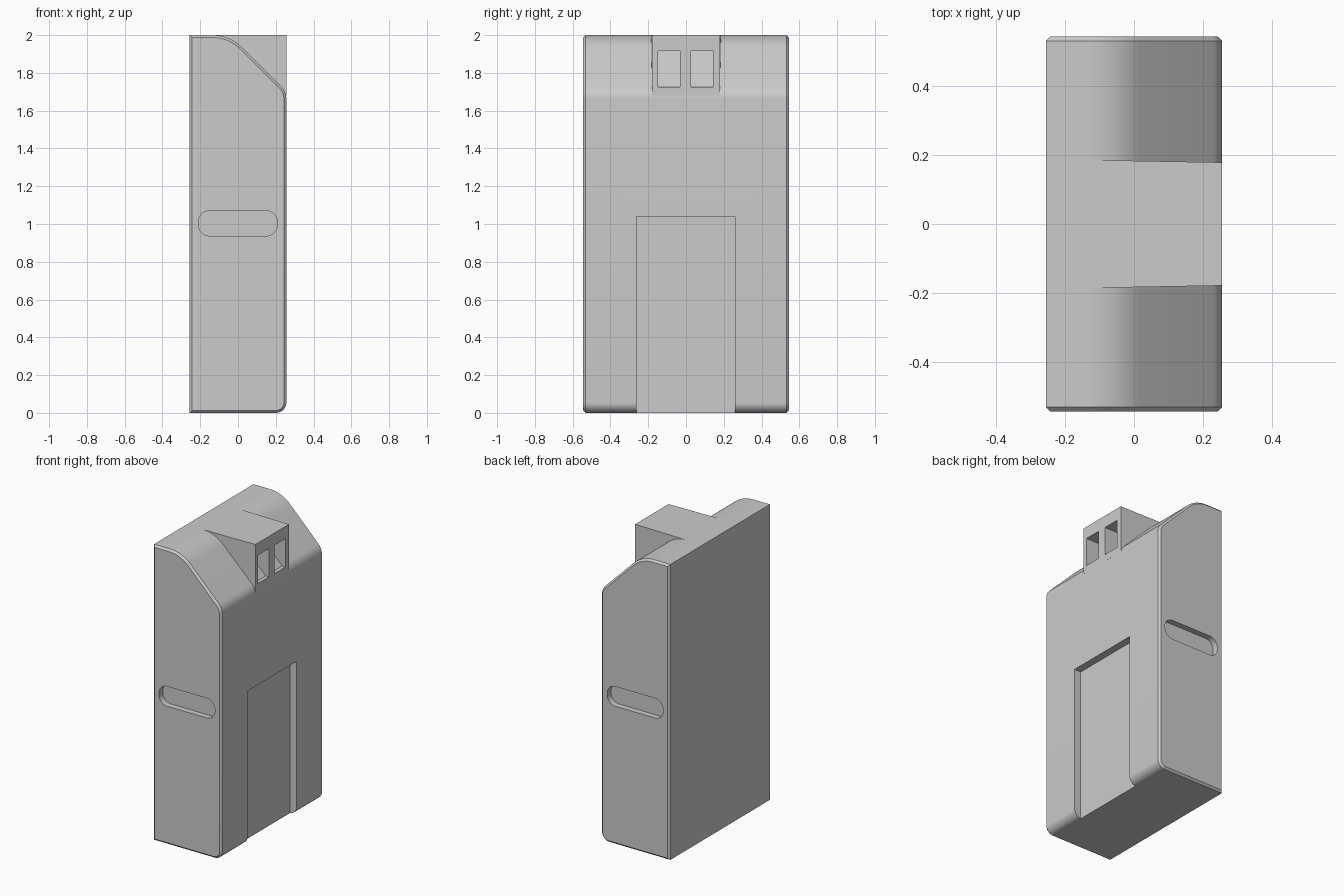
import bpy, bmesh, math
from mathutils import Vector

if "Cube" in bpy.data.objects:
    bpy.data.objects.remove(bpy.data.objects["Cube"])


def fillet(corners, steps=10):
    """Round each (a, b, radius) corner of a closed 2D profile."""
    out = []
    for i, (a, b, r) in enumerate(corners):
        p = Vector((a, b))
        if r == 0:
            out.append(p)
            continue
        u = (Vector(corners[i - 1][:2]) - p).normalized()
        v = (Vector(corners[(i + 1) % len(corners)][:2]) - p).normalized()
        half = u.angle(v) / 2
        centre = p + (u + v).normalized() * r / math.sin(half)
        start = p + u * r / math.tan(half) - centre
        end = p + v * r / math.tan(half) - centre
        total = math.pi - 2 * half
        for k in range(steps + 1):
            t = k / steps
            out.append(centre + (start * math.sin((1 - t) * total)
                                 + end * math.sin(t * total)) / math.sin(total))
    return out


def prism(name, profile, y0, y1, chamfer=0.0):
    """Extrude an x-z profile along y, optionally chamfering both end rims."""
    bm = bmesh.new()
    caps = [bm.faces.new([bm.verts.new((p.x, y, p.y)) for p in profile])
            for y in (y0, y1)]
    bmesh.ops.bridge_loops(bm, edges=[e for f in caps for e in f.edges])
    bmesh.ops.recalc_face_normals(bm, faces=bm.faces)
    if chamfer:
        rims = list({e for f in caps for e in f.edges})
        bmesh.ops.bevel(bm, geom=rims, offset=chamfer, segments=1,
                        affect='EDGES', profile=0.5)
    mesh = bpy.data.meshes.new(name)
    bm.to_mesh(mesh)
    bm.free()
    obj = bpy.data.objects.new(name, mesh)
    bpy.context.collection.objects.link(obj)
    return obj


def box(name, x0, x1, y0, y1, z0, z1):
    return prism(name, [Vector(p) for p in ((x0, z0), (x1, z0), (x1, z1), (x0, z1))], y0, y1)


def cut(target, cutter):
    cutter.hide_render = True
    mod = target.modifiers.new("cut", 'BOOLEAN')
    mod.operation = 'DIFFERENCE'
    mod.solver = 'EXACT'
    mod.object = cutter
    bpy.context.view_layer.objects.active = target
    bpy.ops.object.modifier_apply(modifier=mod.name)
    bpy.data.objects.remove(cutter)


# Main housing with sloped top front
body = prism("housing", fillet([(-0.256, 0, 0), (0.256, 0, 0.055), (0.256, 1.70, 0.09),
                                (-0.044, 2.0, 0.217), (-0.256, 2.0, 0)]),
             -0.545, 0.545, 0.013)

# Recessed panel running out of the bottom
cut(body, box("panel_cutter", 0.206, 0.4, -0.263, 0.26, -0.1, 1.04))

# Grip slots in both sides
slot = fillet([(-0.21, 0.937, 0.06), (0.208, 0.937, 0.06),
               (0.208, 1.07, 0.06), (-0.21, 1.07, 0.06)])
for s in (-1, 1):
    cut(body, prism("slot_cutter", slot, min(s * 0.505, s * 0.7), max(s * 0.505, s * 0.7)))

# Connector block on the slope, slightly tapered towards its front
block = prism("connector_block", [Vector(p) for p in ((-0.12, 2.0), (0.256, 1.68), (0.256, 2.0))],
              -1, 1)
for v in block.data.vertices:
    v.co.y *= 0.186 if v.co.x < 0 else 0.179

# Two windows open down to the slope
for y in (-0.149, 0.027):
    cut(block, box("window_cutter", -0.2, 0.4, y, y + 0.116, 1.725, 1.917))

# Smooth the rounded housing, keep edges crisp
bpy.ops.object.select_all(action='DESELECT')
body.select_set(True)
bpy.context.view_layer.objects.active = body
bpy.ops.object.shade_smooth_by_angle(angle=math.radians(25))
